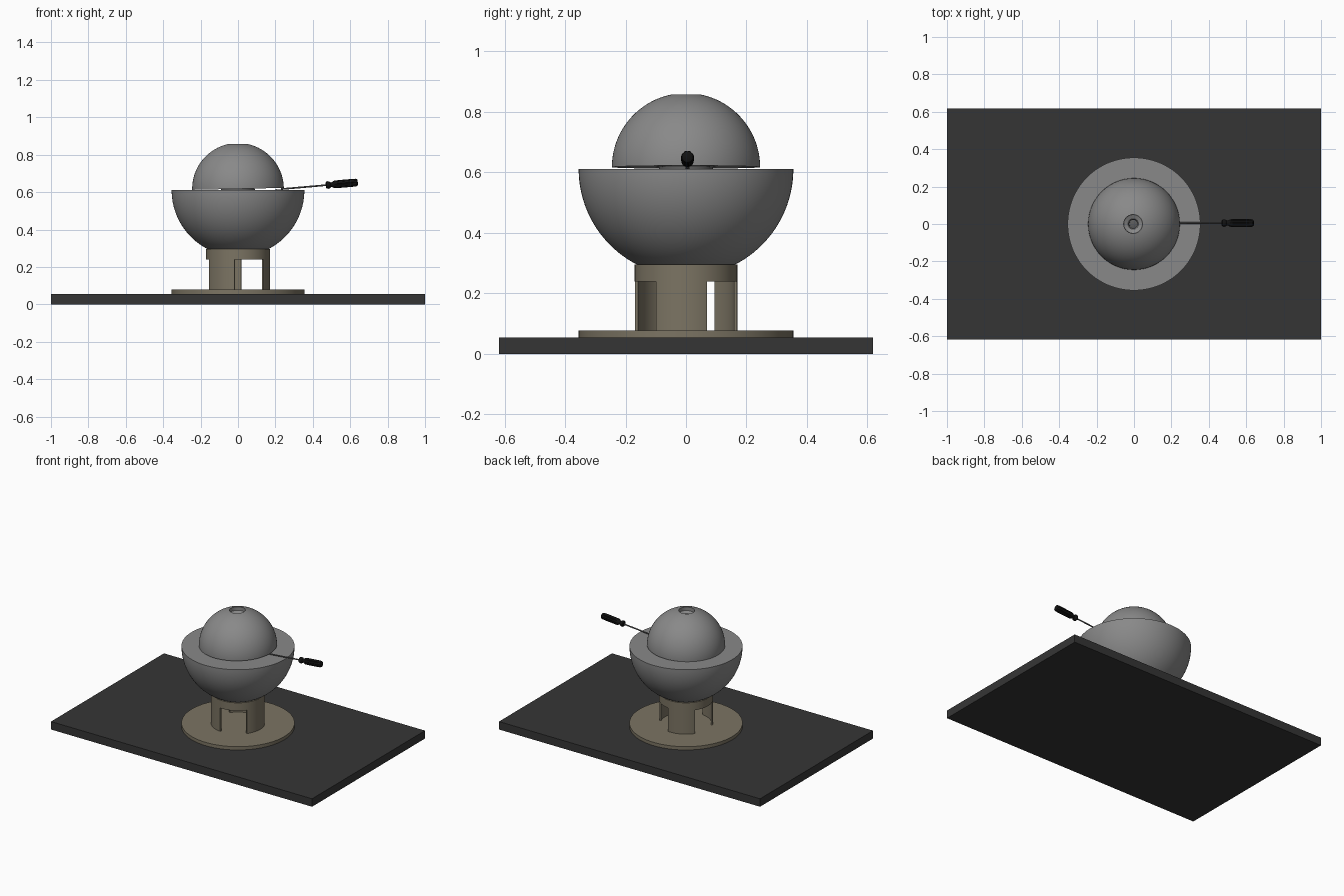
import bpy, bmesh, math
from mathutils import Matrix, Vector

if "Cube" in bpy.data.objects:
    bpy.data.objects.remove(bpy.data.objects["Cube"])


def material(name, rgb):
    m = bpy.data.materials.new(name)
    m.diffuse_color = (*rgb, 1)
    m.use_nodes = True
    m.node_tree.nodes["Principled BSDF"].inputs["Base Color"].default_value = m.diffuse_color
    return m


CHARCOAL = material("charcoal table", (0.036, 0.036, 0.036))
GREY = material("metal grey", (0.25, 0.25, 0.25))
TAN = material("dull tan", (0.20, 0.175, 0.125))
BLACK = material("black grip", (0.006, 0.006, 0.006))
STEEL = material("dark steel", (0.11, 0.11, 0.11))


def finish(name, bm, mat, matrix=None, smooth=True):
    bmesh.ops.recalc_face_normals(bm, faces=bm.faces)
    mesh = bpy.data.meshes.new(name)
    bm.to_mesh(mesh)
    bm.free()
    mesh.materials.append(mat)
    ob = bpy.data.objects.new(name, mesh)
    bpy.context.collection.objects.link(ob)
    if matrix:
        ob.matrix_world = matrix
    if smooth:
        bpy.ops.object.select_all(action='DESELECT')
        ob.select_set(True)
        bpy.context.view_layer.objects.active = ob
        bpy.ops.object.shade_smooth_by_angle(angle=math.radians(32))
    return ob


def lathe(name, profile, mat, a0=0, a1=360, step=3, closed=False, matrix=None, flute=None):
    """Spin (radius, height) points round z; partial spins get end caps."""
    bm = bmesh.new()
    full = a1 - a0 >= 360
    n = round((a1 - a0) / step)
    rings = []
    for i in range(n if full else n + 1):
        a = math.radians(a0 + i * step)
        ring = []
        for r, z in profile:
            k = flute(a, z) if flute else 1
            ring.append(bm.verts.new((r * k * math.cos(a), r * k * math.sin(a), z)))
        rings.append(ring)
    m = len(profile)
    for i in range(n):
        p, q = rings[i], rings[(i + 1) % len(rings)]
        for j in range(m if closed else m - 1):
            k = (j + 1) % m
            bm.faces.new((p[j], q[j], q[k], p[k]))
    if not full:
        bm.faces.new(rings[0])
        bm.faces.new(rings[-1])
    bmesh.ops.remove_doubles(bm, verts=bm.verts, dist=1e-6)
    return finish(name, bm, mat, matrix)


def arc(radius, centre_z, start, end, count):
    """Arc points; angle is measured up from the horizontal."""
    pts = []
    for i in range(count + 1):
        a = math.radians(start + (end - start) * i / count)
        pts.append((radius * math.cos(a), centre_z + radius * math.sin(a)))
    return pts


def box(name, size, centre, mat, matrix=None):
    bm = bmesh.new()
    bmesh.ops.create_cube(bm, size=1, matrix=Matrix.Translation(centre) @ Matrix.Diagonal((*size, 1)))
    return finish(name, bm, mat, matrix, smooth=False)


# Table and round base plate
box("table_top", (2, 1.236, 0.055), (0, 0, 0.0275), CHARCOAL)
lathe("base_plate", [(0, 0.055), (0.355, 0.055), (0.355, 0.078), (0, 0.078)], TAN)

# Stand: a ring on three curved legs
RO, RI = 0.17, 0.159
lathe("stand_ring", [(RI, 0.24), (RO, 0.24), (RO, 0.295), (RI, 0.295)], TAN, closed=True)
for i in range(3):
    s = -36 + 120 * i
    lathe(f"stand_leg_{i + 1}", [(RI, 0.078), (RO, 0.078), (RO, 0.24), (RI, 0.24)],
          TAN, s, s + 60, closed=True)

# Lower bowl with a cavity for the core
Z = 0.611
lower = arc(0.355, Z, -90, 0, 32) + arc(0.092, Z, 0, -90, 12)
lower[0] = (0, Z - 0.355)
lower[-1] = (0, Z - 0.092)
lathe("lower_hemisphere", lower, GREY)

# Core ball
core = arc(0.09, Z, -90, 90, 24)
core[0], core[-1] = (0, Z - 0.09), (0, Z + 0.09)
lathe("core_ball", core, STEEL)

# Upper dome: tilted, with a stepped hole at the top and a hollow below
top_angle = math.degrees(math.acos(0.05 / 0.245))
upper = arc(0.245, 0, 0, top_angle, 30)
upper += [(0.05, 0.215), (0.028, 0.205), (0.022, 0.195)]
upper += arc(0.1, 0, 77, 0, 12)
tilt = Matrix.Translation((0, 0, 0.6175)) @ Matrix.Rotation(math.radians(-1.2), 4, 'Y')
lathe("upper_hemisphere", upper, GREY, closed=True, matrix=tilt)

# Screwdriver: local z runs along its axis, from the tip to the handle end
slope = math.radians(5)
axis = (Matrix.Translation((0.2, 0.005, 0.6135))
        @ Matrix.Rotation(math.radians(90) - slope, 4, 'Y'))
lathe("screwdriver_shaft", [(0, 0.03), (0.0045, 0.03), (0.0045, 0.275), (0, 0.275)],
      STEEL, step=22.5, matrix=axis)
box("screwdriver_blade", (0.003, 0.012, 0.035), (0, 0, 0.0155), STEEL, axis)


def grooves(a, z):
    # Flutes only along the main grip
    if 0.316 < z < 0.432:
        return 1 - 0.13 * max(0, math.cos(8 * a)) ** 2
    return 1


grip = [(0, 0.27), (0.013, 0.27), (0.019, 0.275), (0.0205, 0.283), (0.018, 0.291),
        (0.013, 0.297), (0.013, 0.303), (0.018, 0.312), (0.021, 0.32), (0.0215, 0.345),
        (0.0215, 0.41), (0.021, 0.43), (0.0185, 0.438), (0.012, 0.442), (0, 0.442)]
lathe("screwdriver_handle", grip, BLACK, step=5, matrix=axis, flute=grooves)
